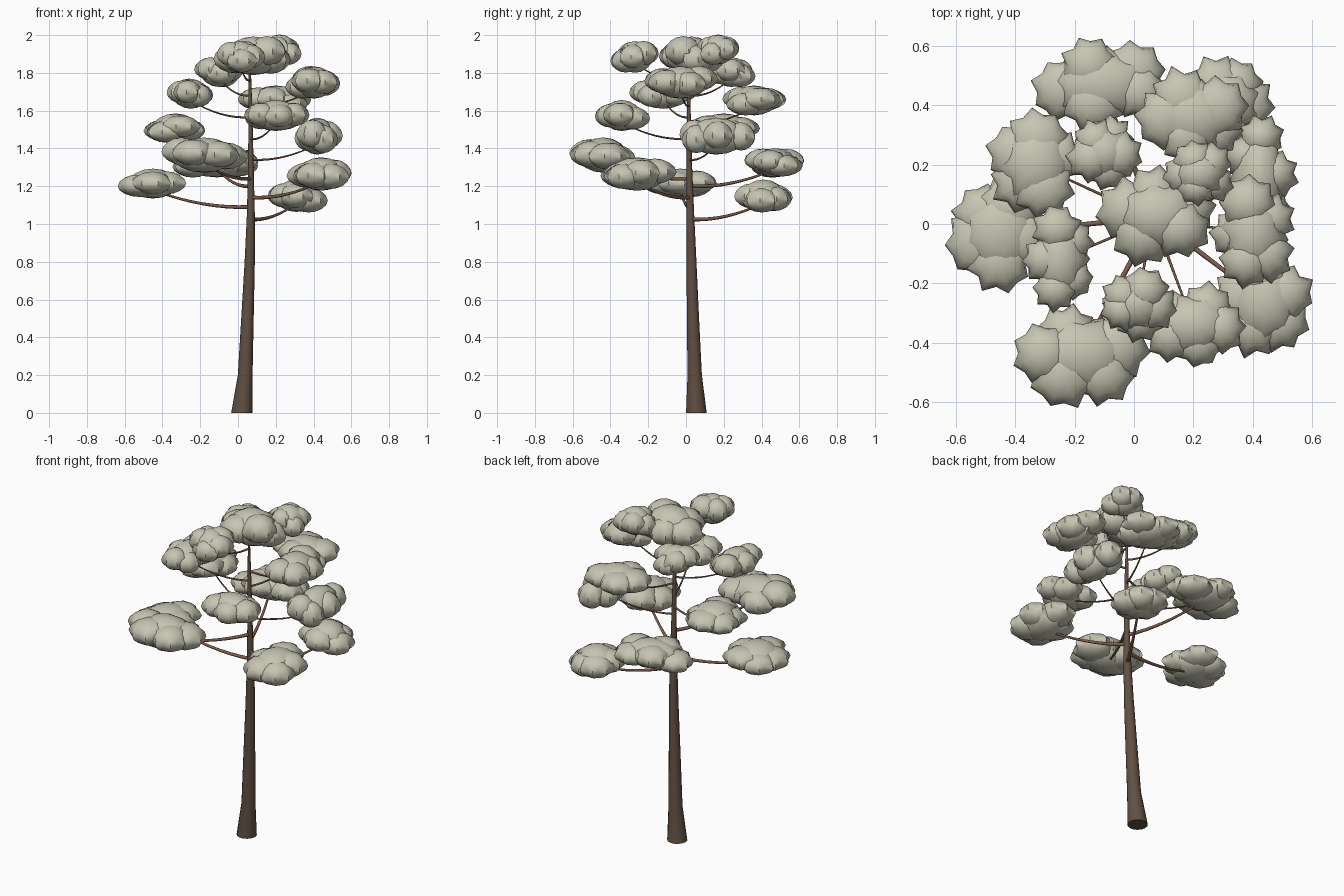
import bpy, bmesh, math, random
from mathutils import Vector, Matrix

if "Cube" in bpy.data.objects:
    bpy.data.objects.remove(bpy.data.objects["Cube"])

random.seed(11)


def material(name, rgb):
    m = bpy.data.materials.new(name)
    m.diffuse_color = (*rgb, 1)
    m.use_nodes = True
    m.node_tree.nodes["Principled BSDF"].inputs["Base Color"].default_value = m.diffuse_color
    return m


LEAF = material("leaf", (0.57, 0.56, 0.45))
BARK = material("bark", (0.12, 0.08, 0.055))
TWIG = material("branch_bark", (0.22, 0.11, 0.07))


def finish(bm, name, mat):
    bmesh.ops.recalc_face_normals(bm, faces=bm.faces)
    mesh = bpy.data.meshes.new(name)
    bm.to_mesh(mesh)
    bm.free()
    mesh.materials.append(mat)
    ob = bpy.data.objects.new(name, mesh)
    bpy.context.collection.objects.link(ob)
    bpy.context.view_layer.objects.active = ob
    ob.select_set(True)
    bpy.ops.object.shade_smooth_by_angle(angle=math.radians(60))
    ob.select_set(False)


def tube(name, pts, radii, sides, mat, flat=False):
    # Rings of vertices along a path, capped at both ends
    bm = bmesh.new()
    pts = [Vector(p) for p in pts]
    rings = []
    for i, p in enumerate(pts):
        t = (pts[min(i + 1, len(pts) - 1)] - pts[max(i - 1, 0)]).normalized()
        if flat:
            u, v = Vector((1, 0, 0)), Vector((0, 1, 0))
        else:
            u = t.cross(Vector((0, 0, 1))).normalized()
            v = t.cross(u)
        rings.append([bm.verts.new(p + radii[i] * (math.cos(a) * u + math.sin(a) * v))
                      for a in (2 * math.pi * k / sides for k in range(sides))])
    for r, s in zip(rings, rings[1:]):
        for k in range(sides):
            j = (k + 1) % sides
            bm.faces.new((r[k], r[j], s[j], s[k]))
    bm.faces.new(rings[0])
    bm.faces.new(rings[-1])
    finish(bm, name, mat)


# Trunk: (x, y, z, radius)
TRUNK = [(0.02, 0.055, 0, 0.056), (0.038, 0.046, 0.2, 0.039), (0.050, 0.037, 0.5, 0.033),
         (0.062, 0.029, 0.8, 0.027), (0.068, 0.023, 1.05, 0.021), (0.068, 0.018, 1.3, 0.015),
         (0.066, 0.015, 1.6, 0.010), (0.062, 0.015, 1.86, 0.005)]
tube("trunk", [t[:3] for t in TRUNK], [t[3] for t in TRUNK], 14, BARK, flat=True)


def trunk_at(z):
    for a, b in zip(TRUNK, TRUNK[1:]):
        if z <= b[2]:
            return Vector(a[:3]).lerp(Vector(b[:3]), (z - a[2]) / (b[2] - a[2]))
    return Vector(TRUNK[-1][:3])


N = 16


def puff(bm, centre, half):
    # Flattened ball whose rim zigzags into leafy points
    tmp = bmesh.ops.create_uvsphere(bm, u_segments=N, v_segments=8, radius=1)
    spokes = [(1.1 if k % 2 else 0.88) + random.uniform(-0.06, 0.06) for k in range(N)]
    spin = Matrix.Rotation(random.uniform(0, 6.28), 3, 'Z')
    for v in tmp["verts"]:
        c = v.co
        flat = math.hypot(c.x, c.y)
        k = round(math.atan2(c.y, c.x) / math.tau * N) % N
        s = 1 + (spokes[k] - 1) * flat ** 3
        c = spin @ Vector((c.x * s, c.y * s, c.z * (0.9 if c.z < 0 else 1)))
        v.co = Vector((c.x * half[0], c.y * half[1], c.z * half[2])) + centre


# Foliage pads: centre x, y, z, half sizes x, y, z
PADS = [
    (-0.45, -0.03, 1.21, 0.18, 0.20, 0.085), (-0.18, -0.44, 1.36, 0.23, 0.18, 0.10),
    (-0.33, 0.20, 1.505, 0.165, 0.18, 0.082), (-0.25, -0.12, 1.685, 0.125, 0.18, 0.085),
    (-0.10, 0.24, 1.80, 0.125, 0.125, 0.085), (0.01, -0.27, 1.88, 0.13, 0.125, 0.09),
    (0.08, 0.03, 1.885, 0.20, 0.17, 0.11), (0.22, 0.17, 1.92, 0.125, 0.115, 0.085),
    (0.40, -0.03, 1.745, 0.145, 0.19, 0.092), (0.20, -0.34, 1.57, 0.18, 0.145, 0.088),
    (0.20, 0.36, 1.65, 0.19, 0.165, 0.085), (0.42, 0.16, 1.46, 0.13, 0.21, 0.105),
    (0.44, -0.26, 1.26, 0.17, 0.20, 0.095), (0.31, 0.41, 1.145, 0.16, 0.16, 0.092),
    (-0.11, 0.47, 1.32, 0.23, 0.16, 0.083),
]

for i, (x, y, z, hx, hy, hz) in enumerate(PADS):
    centre = Vector((x, y, z))
    # Leaf pad: one large puff with smaller ones around it
    bm = bmesh.new()
    puff(bm, centre, (hx * 0.72, hy * 0.72, hz * 0.98))
    turn = random.uniform(0, 6.28)
    r = min(hx, hy) * 0.6
    for k in range(5):
        a = turn + k * math.tau / 5 + random.uniform(-0.2, 0.2)
        off = Vector((math.cos(a) * (hx - r), math.sin(a) * (hy - r),
                      random.uniform(-0.25, 0.25) * hz))
        q = random.uniform(0.9, 1.05)
        puff(bm, centre + off, (r * q, r * q, hz * 0.75))
    finish(bm, f"leaf_pad_{i + 1}", LEAF)

    # Branch sagging out of the trunk and rising into its pad
    if i == 6:
        continue
    start = trunk_at(z - 0.12)
    end = centre - Vector((0, 0, hz * 0.35))
    mid = start.lerp(end, 0.5)
    mid.z = start.z - 0.01
    path, radii = [], []
    for k in range(9):
        t = k / 8
        path.append(start * (1 - t) ** 2 + mid * 2 * t * (1 - t) + end * t * t)
        radii.append((0.010 - 0.005 * t) * (1.05 if z < 1.4 else 0.6))
    tube(f"branch_{i + 1}", path, radii, 8, TWIG)
